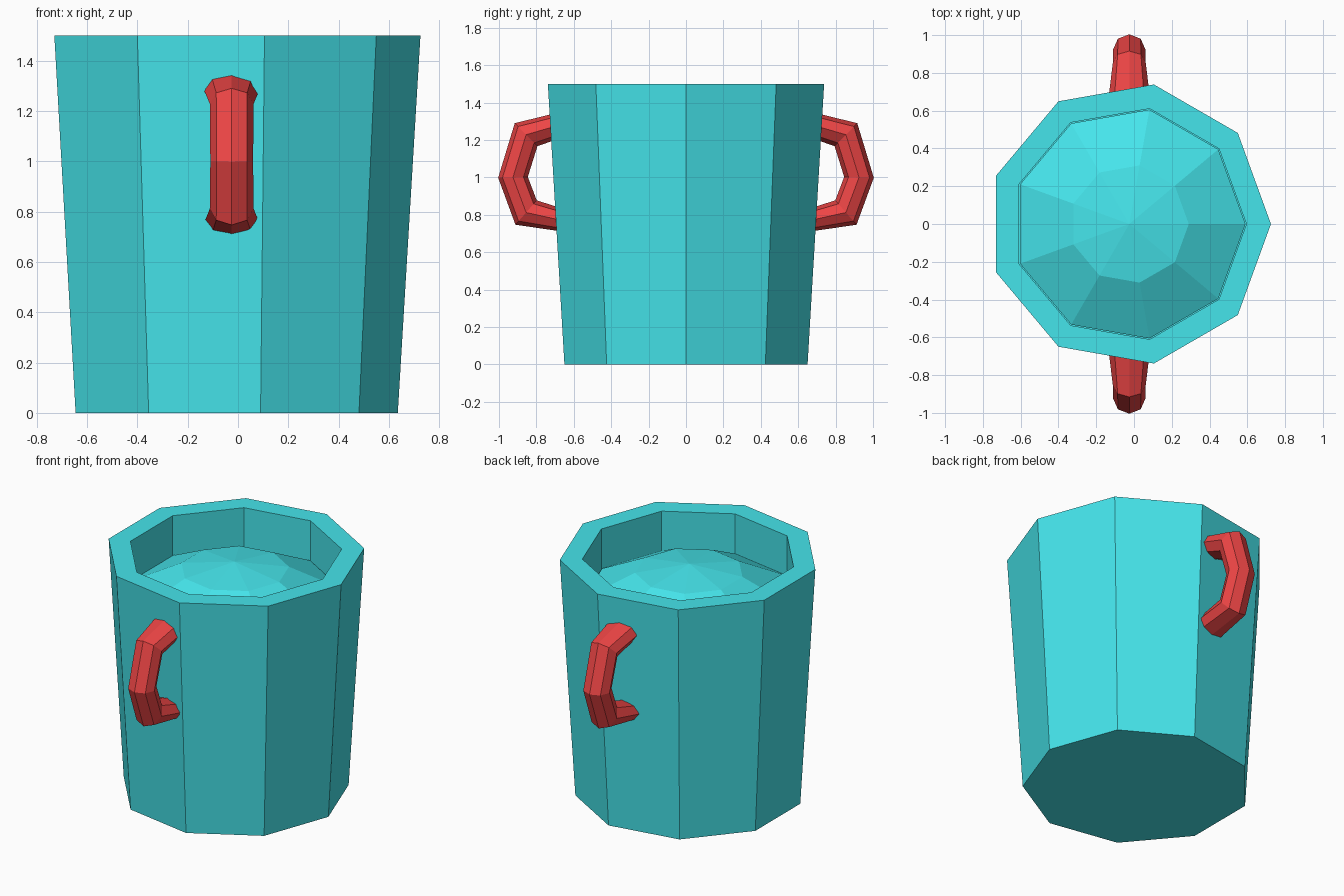
import bpy, bmesh
from math import cos, sin, pi
from mathutils import Vector

if "Cube" in bpy.data.objects:
    bpy.data.objects.remove(bpy.data.objects["Cube"])

CX = -0.025   # axis of the nine-sided cup


def material(name, color):
    m = bpy.data.materials.new(name)
    m.diffuse_color = color
    m.use_nodes = True
    m.node_tree.nodes["Principled BSDF"].inputs["Base Color"].default_value = m.diffuse_color
    return m


def make_object(name, bm, mat):
    bmesh.ops.recalc_face_normals(bm, faces=bm.faces)
    me = bpy.data.meshes.new(name)
    bm.to_mesh(me)
    bm.free()
    me.materials.append(mat)
    ob = bpy.data.objects.new(name, me)
    bpy.context.collection.objects.link(ob)
    return ob


def skin(bm, rings):
    """Join successive vertex rings with quads and cap both ends."""
    rows = [[bm.verts.new(p) for p in ring] for ring in rings]
    n = len(rows[0])
    for a, b in zip(rows, rows[1:]):
        for i in range(n):
            j = (i + 1) % n
            bm.faces.new((a[i], a[j], b[j], b[i]))
    return rows


def nonagon(r, z):
    return [(CX + r * cos(2 * pi * i / 9), r * sin(2 * pi * i / 9), z) for i in range(9)]


teal = material("teal", (0.06, 0.78, 0.83, 1))
red = material("red", (0.85, 0.06, 0.06, 1))

# Tapered cup with a thick rim and a recess
bm = bmesh.new()
rows = skin(bm, [nonagon(0.66, 0), nonagon(0.75, 1.5), nonagon(0.62, 1.5), nonagon(0.62, 1.2)])
bm.faces.new(rows[0])
bm.faces.new(rows[-1])
make_object("cup_body", bm, teal)

# Domed filling inside the recess
bm = bmesh.new()
rows = skin(bm, [nonagon(0.615, 1.21), nonagon(0.615, 1.25), nonagon(0.315, 1.40)])
bm.faces.new(rows[0])
top = bm.verts.new((CX, 0, 1.445))
for i in range(9):
    bm.faces.new((rows[-1][i], rows[-1][(i + 1) % 9], top))
make_object("domed_filling", bm, teal)

# Handles: octagonal tube along a bent path (distance from axis, height, half width, half depth)
PATH = [(0.64, 1.290, 0.113, 0.065), (0.855, 1.228, 0.087, 0.076), (0.925, 1.0, 0.085, 0.075),
        (0.855, 0.812, 0.087, 0.076), (0.61, 0.758, 0.108, 0.055)]


def handle(name, side):
    pts = [Vector((d, z)) for d, z, _, _ in PATH]
    rings = []
    for k, (d, z, w, t) in enumerate(PATH):
        before = (pts[k] - pts[max(k - 1, 0)]).normalized()
        after = (pts[min(k + 1, len(pts) - 1)] - pts[k]).normalized()
        tan = (before + after).normalized()
        out = Vector((-tan.y, tan.x))
        if 0 < k < len(PATH) - 1:
            t /= out.dot(Vector((-after.y, after.x)))   # mitred corner
        rings.append([(CX + w * sin(pi * i / 4),
                       side * (d + out.x * t * cos(pi * i / 4)),
                       z + out.y * t * cos(pi * i / 4)) for i in range(8)])
    bm = bmesh.new()
    rows = skin(bm, rings)
    bm.faces.new(rows[0])
    bm.faces.new(rows[-1])
    make_object(name, bm, red)


handle("front_handle", -1)
handle("back_handle", 1)
